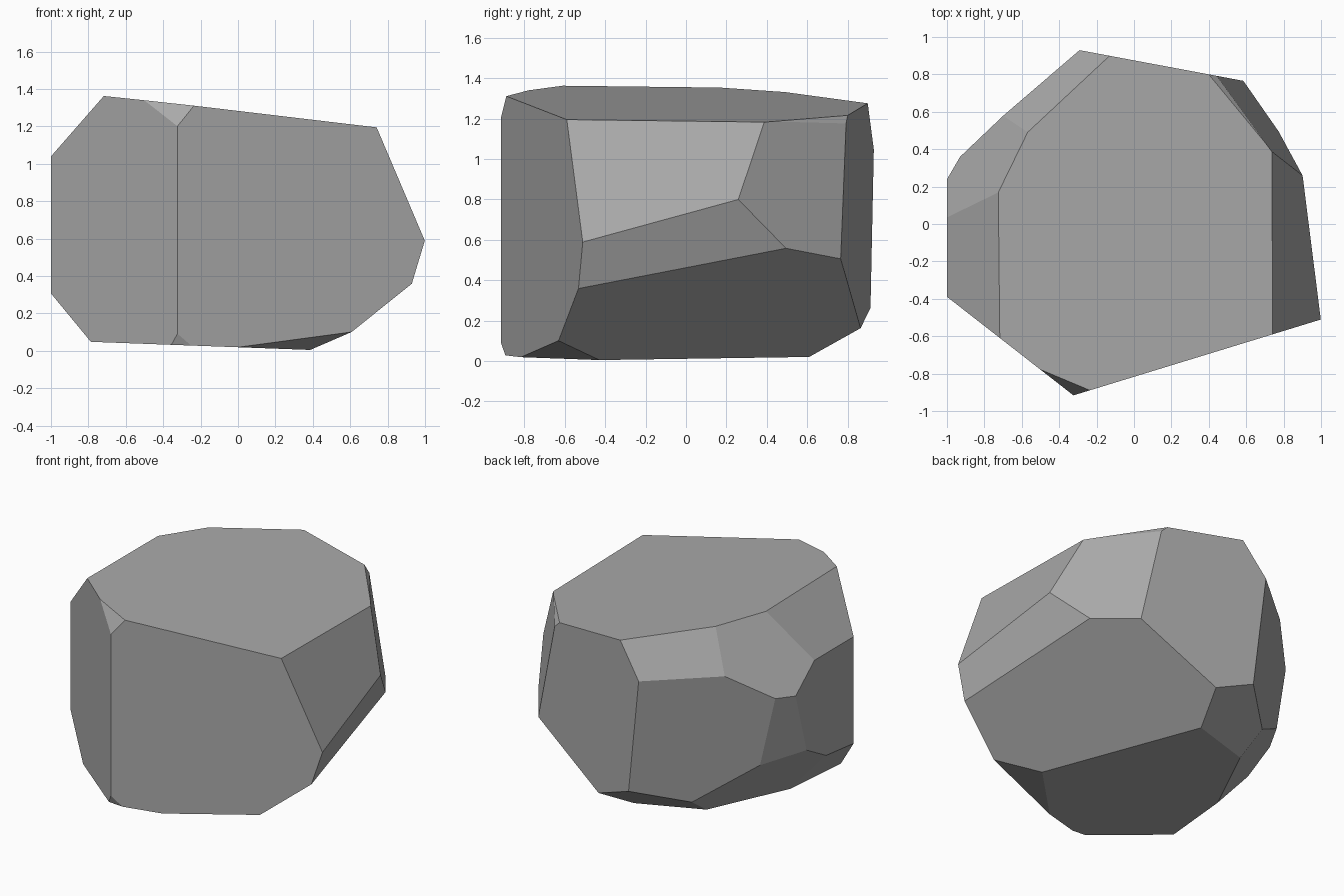
import bpy
import bmesh
from mathutils import Vector

# Remove the default cube
default_cube = bpy.data.objects.get("Cube")
if default_cube:
    bpy.data.objects.remove(default_cube, do_unlink=True)

# Flat cuts that chisel the boulder: outward direction and distance from origin
CUTS = {
    "top": ((.114, .013, .993), 1.263),
    "underside": ((-.037, 0, -1), -.019),
    "front": ((.293, -.956, 0), .781),
    "front_side": ((-.615, -.789, 0), .922),
    "front_top_chip": ((-.303, -.84, .45), 1.408),
    "front_bottom_chip": ((-.04, -.928, -.373), .829),
    "flat_side": ((-1, 0, 0), 1),
    "flat_side_upper": ((-.753, 0, .659), 1.438),
    "flat_side_lower": ((-.747, .07, -.661), .517),
    "back_corner_upper": ((-.765, .408, .496), 1.295),
    "back_corner_lower": ((-.712, .34, -.615), .473),
    "back_corner_sliver": ((-.849, .508, -.144), .845),
    "back_slope": ((-.65, .754, -.089), .797),
    "back_slope_upper": ((-.563, .669, .483), 1.291),
    "back": ((.184, .983, 0), .86),
    "back_lower": ((-.212, .534, -.818), .316),
    "far_side_upper": ((.92, .009, .392), 1.145),
    "far_side_middle": ((.933, .2, -.3), .653),
    "far_side_lower": ((.562, .239, -.792), .111),
    "far_side_back": ((.798, .584, .147), .988),
    "far_top_chip": ((.647, .486, .588), 1.362),
    "far_bottom_chip": ((.199, -.233, -.953), .172),
}


def slice_off(bm, direction, distance):
    """Cut away everything beyond a plane and cap the opening."""
    normal = Vector(direction)
    point = normal * (distance / normal.length_squared)
    geometry = bm.verts[:] + bm.edges[:] + bm.faces[:]
    result = bmesh.ops.bisect_plane(
        bm, geom=geometry, dist=1e-6, plane_co=point,
        plane_no=normal.normalized(), clear_outer=True)
    rim = [e for e in result["geom_cut"]
           if isinstance(e, bmesh.types.BMEdge) and e.is_boundary]
    if rim:
        bmesh.ops.edgeloop_fill(bm, edges=rim)


# Boulder: an oversized block sliced by every cut
bm = bmesh.new()
bmesh.ops.create_cube(bm, size=4)
for direction, distance in CUTS.values():
    slice_off(bm, direction, distance)
bmesh.ops.recalc_face_normals(bm, faces=bm.faces[:])
mesh = bpy.data.meshes.new("boulder")
bm.to_mesh(mesh)
bm.free()
boulder = bpy.data.objects.new("boulder", mesh)
bpy.context.collection.objects.link(boulder)

# Plain grey stone
stone = bpy.data.materials.new("stone_grey")
stone.use_nodes = True
colour = (.4, .4, .4, 1)
stone.diffuse_color = colour
stone.node_tree.nodes["Principled BSDF"].inputs["Base Color"].default_value = colour
mesh.materials.append(stone)
